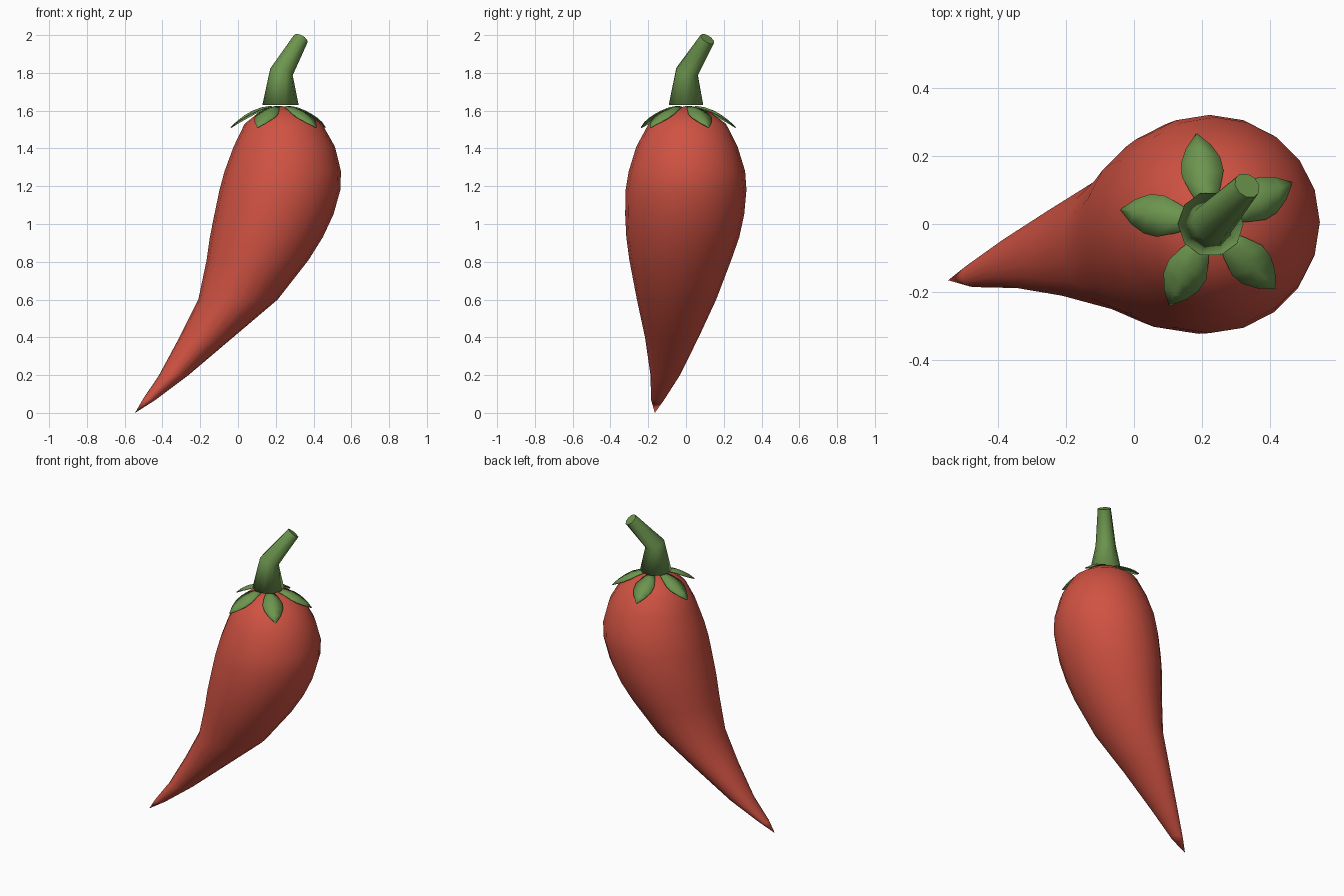
import bpy, bmesh, math
from mathutils import Vector

cube = bpy.data.objects.get("Cube")
if cube:
    bpy.data.objects.remove(cube)


def material(name, rgb):
    m = bpy.data.materials.new(name)
    m.use_nodes = True
    m.diffuse_color = (*rgb, 1)
    m.node_tree.nodes["Principled BSDF"].inputs["Base Color"].default_value = (*rgb, 1)
    return m


red = material("pepper red", (0.63, 0.085, 0.055))
green = material("leaf green", (0.15, 0.30, 0.076))


def finish(bm, name, mat):
    bmesh.ops.recalc_face_normals(bm, faces=bm.faces)
    mesh = bpy.data.meshes.new(name)
    bm.to_mesh(mesh)
    bm.free()
    mesh.materials.append(mat)
    for p in mesh.polygons:
        p.use_smooth = True
    ob = bpy.data.objects.new(name, mesh)
    bpy.context.collection.objects.link(ob)
    return ob


def bridge(bm, a, b):
    n = len(a)
    for i in range(n):
        bm.faces.new((a[i], a[(i + 1) % n], b[(i + 1) % n], b[i]))


def ring(bm, centre, radius, sides, u=Vector((1, 0, 0)), v=Vector((0, 1, 0))):
    angles = [math.tau * i / sides for i in range(sides)]
    return [bm.verts.new(Vector(centre) + radius * (math.cos(a) * u + math.sin(a) * v))
            for a in angles]


# Pepper body: round sections (x, y, z, radius) along a leaning axis
sections = [
    (0.235, 0.005, 1.595, 0.12), (0.24, 0.007, 1.53, 0.205),
    (0.245, 0.005, 1.41, 0.268), (0.237, 0.005, 1.28, 0.308),
    (0.222, 0, 1.18, 0.32), (0.19, -0.007, 1.05, 0.315),
    (0.15, -0.017, 0.93, 0.299), (0.104, -0.03, 0.81, 0.27),
    (0.0, -0.05, 0.6, 0.21), (-0.168, -0.075, 0.4, 0.142),
    (-0.34, -0.11, 0.2, 0.078), (-0.47, -0.15, 0.07, 0.035)]
bm = bmesh.new()
rings = [ring(bm, s[:3], s[3], 20) for s in sections]
for a, b in zip(rings, rings[1:]):
    bridge(bm, a, b)
for end, tip in ((rings[0], (0.23, 0, 1.625)), (rings[-1], (-0.545, -0.165, 0))):
    t = bm.verts.new(tip)
    for i in range(20):
        bm.faces.new((end[i], end[(i + 1) % 20], t))
finish(bm, "pepper_body", red)

# Bent stem: wide base, elbow and slanted tip
bm = bmesh.new()
lean = Vector((0.105, 0.115, 0.18)).normalized()
stem = []
for centre, radius, axis in (((0.225, 0, 1.63), 0.096, Vector((0, 0, 1))),
                             ((0.23, 0.005, 1.805), 0.062, Vector((0.3, 0.3, 1)).normalized()),
                             ((0.332, 0.113, 1.98), 0.041, lean)):
    u = Vector((0, 1, 0)).cross(axis).normalized()
    stem.append(ring(bm, centre, radius, 10, u, axis.cross(u)))
for a, b in zip(stem, stem[1:]):
    bridge(bm, a, b)
bm.faces.new(stem[0])
cap = bm.faces.new(stem[-1])
for e in cap.edges:
    e.smooth = False
finish(bm, "stem", green)

# Five drooping calyx leaves: (distance, half width, height)
leaf = [(0.05, 0.02, 1.626), (0.1, 0.044, 1.618), (0.15, 0.062, 1.6),
        (0.19, 0.058, 1.577), (0.23, 0.037, 1.548), (0.268, 0.002, 1.512)]
for k in range(5):
    bm = bmesh.new()
    angle = math.radians(27 + 72 * k)
    out = Vector((math.cos(angle), math.sin(angle), 0))
    side = Vector((-out.y, out.x, 0))
    rows = []
    for d, w, z in leaf:
        base = Vector((0.225, 0, z)) + out * d
        rows.append([bm.verts.new(base + side * w * s - Vector((0, 0, 0.25 * w * abs(s))))
                     for s in (-1, 0, 1)])
    for a, b in zip(rows, rows[1:]):
        for i in range(2):
            bm.faces.new((a[i], b[i], b[i + 1], a[i + 1]))
    ob = finish(bm, f"calyx_leaf_{k + 1}", green)
    # keep the leaf tops facing up, then give them a thin body below
    if sum(p.normal.z for p in ob.data.polygons) < 0:
        ob.data.flip_normals()
    solid = ob.modifiers.new("thickness", "SOLIDIFY")
    solid.thickness = 0.005
    solid.offset = -1
